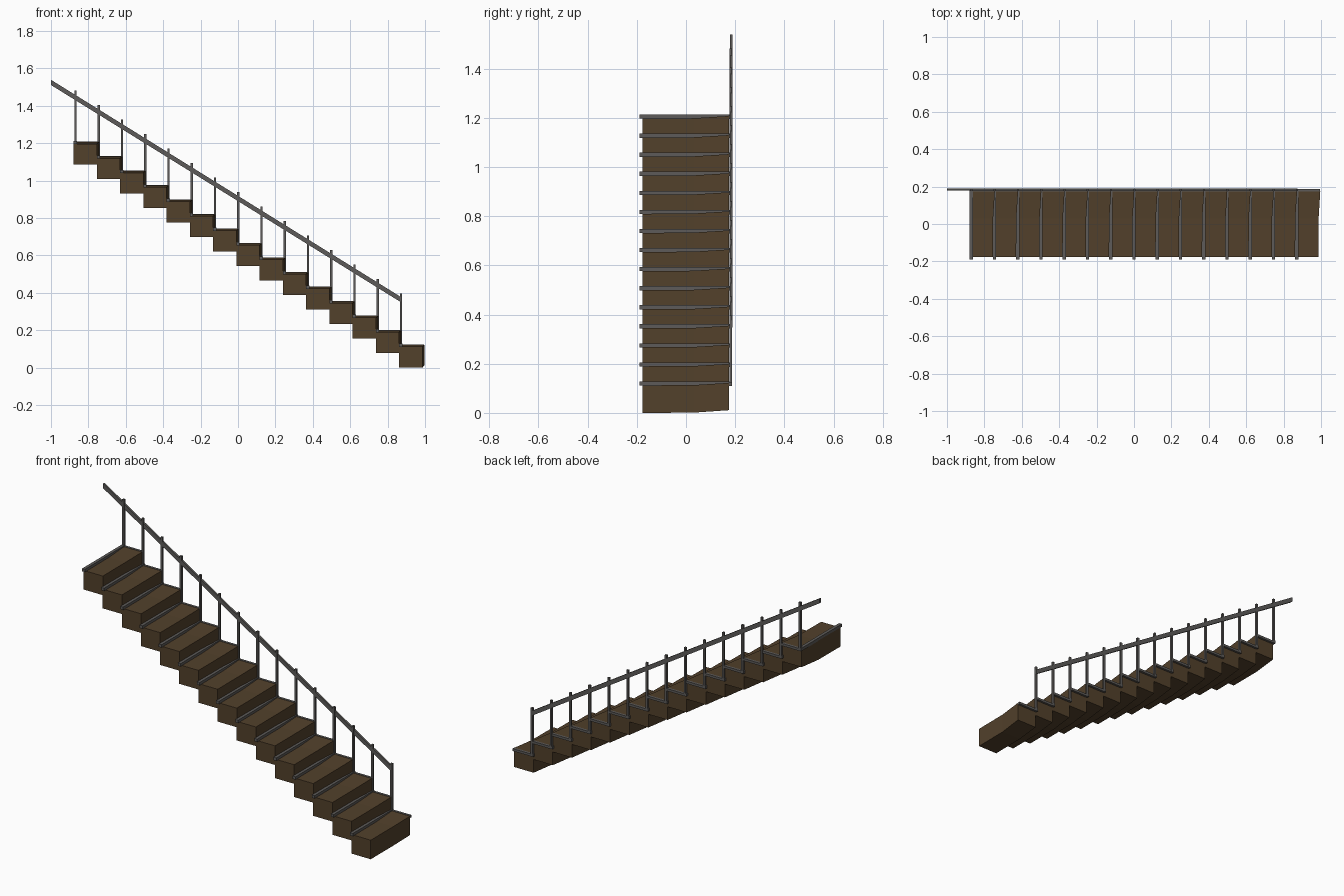
import bpy, bmesh
from mathutils import Vector

if "Cube" in bpy.data.objects:
    bpy.data.objects.remove(bpy.data.objects["Cube"])

N, DX, DZ = 15, 0.1243, 0.0775   # step count, run and rise


def material(name, color):
    m = bpy.data.materials.new(name)
    m.diffuse_color = color
    m.use_nodes = True
    m.node_tree.nodes["Principled BSDF"].inputs["Base Color"].default_value = m.diffuse_color
    return m


wood = material("dark_wood", (0.085, 0.052, 0.024, 1))
metal = material("dark_metal", (0.11, 0.105, 0.10, 1))


def loft(name, sections, mat):
    """Join matching quad sections into a closed solid."""
    bm = bmesh.new()
    rings = [[bm.verts.new(p) for p in s] for s in sections]
    for a, b in zip(rings, rings[1:]):
        for k in range(4):
            bm.faces.new((a[k], a[(k + 1) % 4], b[(k + 1) % 4], b[k]))
    bm.faces.new(rings[0])
    bm.faces.new(rings[-1])
    bmesh.ops.recalc_face_normals(bm, faces=bm.faces)
    me = bpy.data.meshes.new(name)
    bm.to_mesh(me)
    bm.free()
    me.materials.append(mat)
    ob = bpy.data.objects.new(name, me)
    bpy.context.collection.objects.link(ob)
    return ob


def section(x0, x1, y, z0, z1):
    return [(x0, y, z0), (x1, y, z0), (x1, y, z1), (x0, y, z1)]


def box(name, x0, x1, y0, y1, z0, z1, mat):
    return loft(name, [section(x0, x1, y0, z0, z1),
                       section(x0, x1, y1, z0, z1)], mat)


for i in range(N):
    ox, oz = -i * DX, i * DZ
    # wooden step, its rear end bent slightly outward and upward
    loft(f"step_{i + 1}", [
        section(0.861 + ox, 0.986 + ox, -0.177, oz, 0.112 + oz),
        section(0.861 + ox, 0.987 + ox, 0.03, 0.001 + oz, 0.113 + oz),
        section(0.868 + ox, 0.996 + ox, 0.174, 0.011 + oz, 0.122 + oz)], wood)
    # metal strip across the inner edge of the tread
    box(f"tread_strip_{i + 1}", 0.861 + ox, 0.879 + ox, -0.19, 0.188,
        0.111 + oz, 0.128 + oz, metal)
    # metal strip along the rear edge of the tread
    box(f"side_strip_{i + 1}", 0.868 + ox, 0.995 + ox, 0.173, 0.187,
        0.110 + oz, 0.124 + oz, metal)
    # baluster
    box(f"baluster_{i + 1}", 0.865 + ox, 0.877 + ox, 0.176, 0.188,
        0.115 + oz, 0.396 + oz, metal)

# sloping handrail
rail = []
for x, z in ((-1.0, 1.525), (0.874, 0.362)):
    rail.append([(x, 0.178, z - 0.014), (x, 0.190, z - 0.014),
                 (x, 0.190, z + 0.014), (x, 0.178, z + 0.014)])
loft("handrail", rail, metal)
